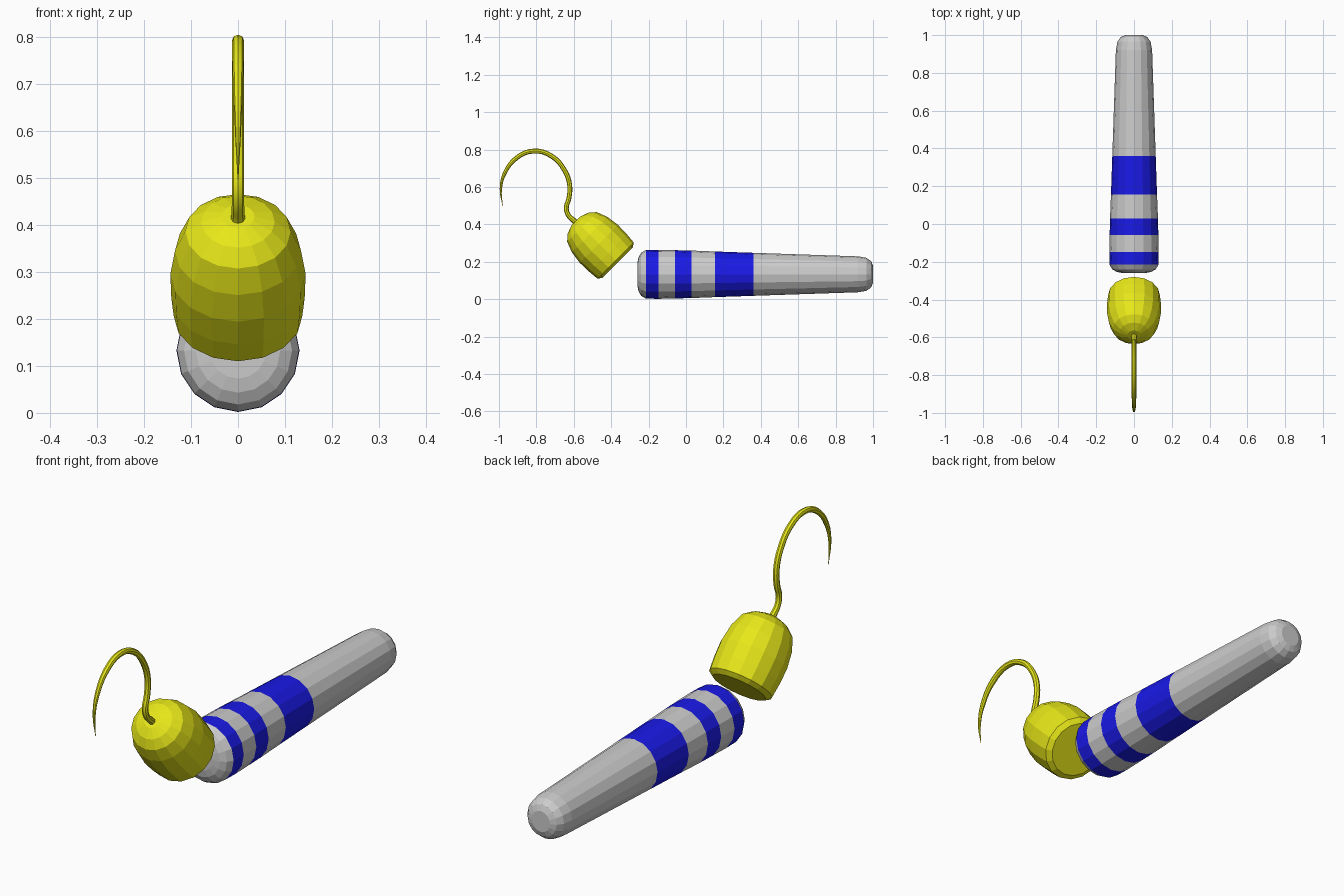
import bpy, bmesh, math
from mathutils import Matrix, Vector

if "Cube" in bpy.data.objects:
    bpy.data.objects.remove(bpy.data.objects["Cube"])

SIDES = 16


def material(name, rgb):
    m = bpy.data.materials.new(name)
    m.diffuse_color = (*rgb, 1)
    m.use_nodes = True
    m.node_tree.nodes["Principled BSDF"].inputs["Base Color"].default_value = m.diffuse_color
    return m


yellow = material("yellow", (0.8, 0.8, 0.01))
blue = material("blue", (0.01, 0.01, 0.8))
grey = material("grey", (0.8, 0.8, 0.8))


def lathe(name, profile, origin, axis, mats):
    """Turn (distance, radius, material of next band) points around an axis in the yz plane."""
    axis = Vector(axis).normalized()
    side = Vector((1, 0, 0))
    up = side.cross(axis)
    bm = bmesh.new()
    rings = []
    for t, r, _ in profile:
        ring = []
        for i in range(SIDES):
            a = 2 * math.pi * i / SIDES
            p = Vector(origin) + axis * t + (side * math.cos(a) + up * math.sin(a)) * r
            ring.append(bm.verts.new(p))
        rings.append(ring)
    for k in range(len(rings) - 1):
        for i in range(SIDES):
            j = (i + 1) % SIDES
            f = bm.faces.new((rings[k][i], rings[k][j], rings[k + 1][j], rings[k + 1][i]))
            f.material_index = profile[k][2]
    bm.faces.new(rings[0])
    bm.faces.new(rings[-1])
    bmesh.ops.recalc_face_normals(bm, faces=bm.faces)
    me = bpy.data.meshes.new(name)
    bm.to_mesh(me)
    bm.free()
    for m in mats:
        me.materials.append(m)
    ob = bpy.data.objects.new(name, me)
    bpy.context.collection.objects.link(ob)
    return ob


# Tapered tail with three blue bands
lathe("striped_tail", [
    (-0.26, 0.06, 0), (-0.254, 0.09, 0), (-0.24, 0.115, 0), (-0.215, 0.13, 1),
    (-0.147, 0.131, 0), (-0.058, 0.129, 1), (0.03, 0.127, 0), (0.155, 0.122, 1),
    (0.36, 0.115, 0), (0.92, 0.096, 0), (0.965, 0.088, 0), (0.99, 0.07, 0), (1.0, 0.045, 0),
], (0, 0, 0.133), (0, 1, 0), [grey, blue])

# Tilted barrel-shaped head
lathe("head", [
    (-0.012, 0.115, 0), (0.004, 0.137, 0), (0.06, 0.142, 0), (0.13, 0.144, 0),
    (0.2, 0.134, 0), (0.258, 0.112, 0), (0.287, 0.078, 0), (0.303, 0.035, 0),
], (0, -0.374, 0.204), (0, -1, 1), [yellow])

# Curved hook tapering to a point: y, z, radius
path = [
    (-0.575, 0.395, 0.017), (-0.597, 0.418, 0.0145), (-0.628, 0.448, 0.013),
    (-0.640, 0.487, 0.013), (-0.626, 0.54, 0.013), (-0.622, 0.61, 0.013),
    (-0.650, 0.69, 0.013), (-0.717, 0.764, 0.013), (-0.815, 0.792, 0.013),
    (-0.905, 0.756, 0.0125), (-0.968, 0.676, 0.010), (-0.990, 0.59, 0.006),
    (-0.980, 0.497, 0.001),
]
cu = bpy.data.curves.new("hook", 'CURVE')
cu.dimensions = '3D'
cu.bevel_depth = 1.0
cu.bevel_resolution = 2
cu.resolution_u = 4
cu.use_fill_caps = True
sp = cu.splines.new('BEZIER')
sp.bezier_points.add(len(path) - 1)
for bp, (y, z, r) in zip(sp.bezier_points, path):
    bp.co = (0, y, z)
    bp.radius = r
    bp.handle_left_type = bp.handle_right_type = 'AUTO'
cu.materials.append(yellow)
hook = bpy.data.objects.new("hook", cu)
bpy.context.collection.objects.link(hook)
bpy.context.view_layer.objects.active = hook
hook.select_set(True)
bpy.ops.object.convert(target='MESH')
bpy.ops.object.shade_smooth_by_angle()
